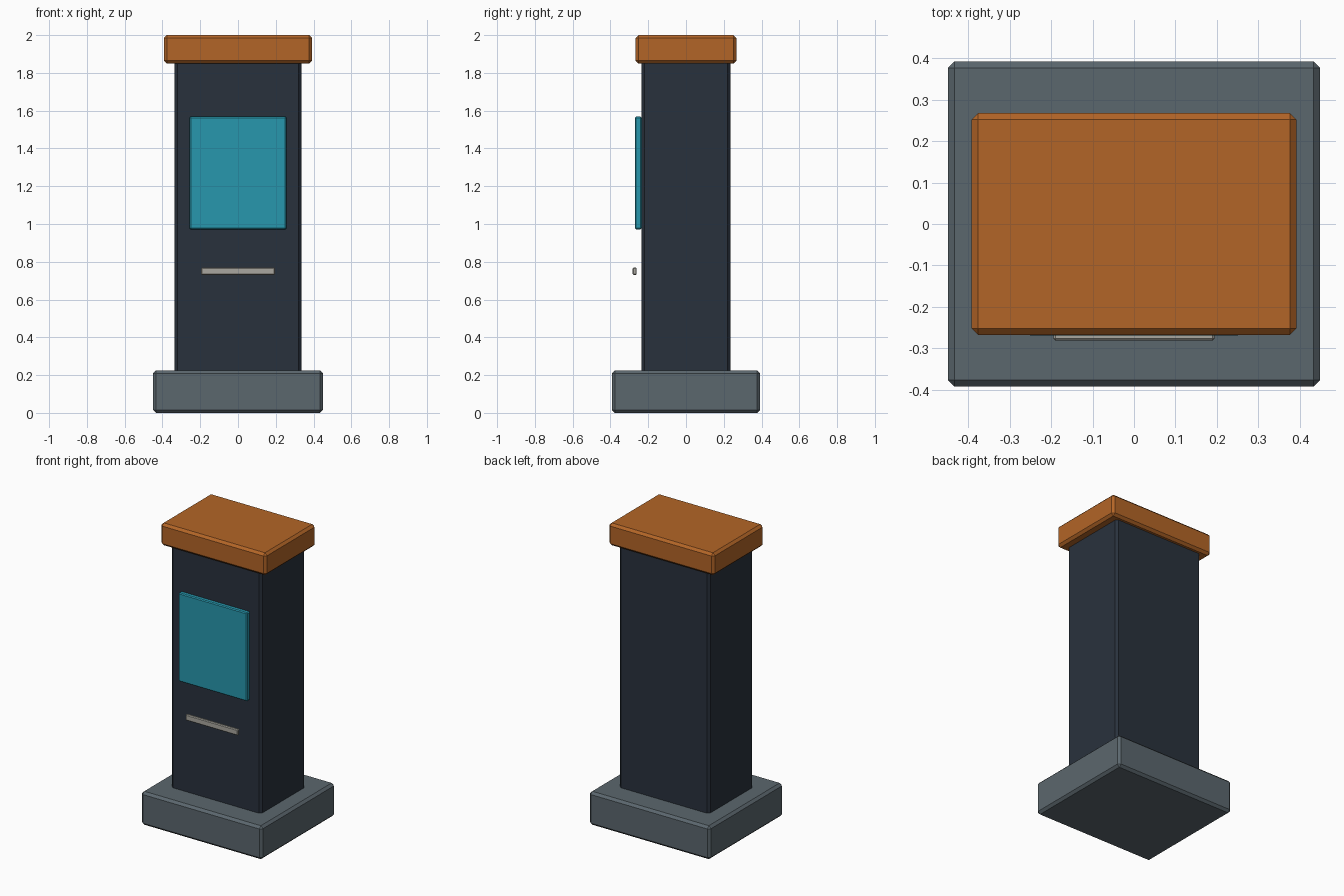
import bpy

if "Cube" in bpy.data.objects:
    bpy.data.objects.remove(bpy.data.objects["Cube"])

def material(name, rgb):
    m = bpy.data.materials.new(name)
    m.diffuse_color = (*rgb, 1)
    m.use_nodes = True
    m.node_tree.nodes["Principled BSDF"].inputs["Base Color"].default_value = m.diffuse_color
    return m

def box(name, lo, hi, chamfer, mat):
    """Chamfered box spanning two opposite corners."""
    bpy.ops.mesh.primitive_cube_add(size=1, location=[(a + b) / 2 for a, b in zip(lo, hi)])
    ob = bpy.context.object
    ob.name = name
    ob.scale = [b - a for a, b in zip(lo, hi)]
    bpy.ops.object.transform_apply(location=False, rotation=False, scale=True)
    bev = ob.modifiers.new("chamfer", 'BEVEL')
    bev.width = chamfer
    bev.segments = 1
    ob.data.materials.append(mat)
    return ob

slate = material("slate", (0.105, 0.135, 0.155))
navy = material("navy", (0.022, 0.031, 0.046))
orange = material("orange", (0.45, 0.13, 0.02))
teal = material("teal", (0.02, 0.31, 0.42))
pale = material("pale_grey", (0.40, 0.39, 0.35))

# Plinth, column and overhanging cap
box("base", (-0.45, -0.393, 0), (0.45, 0.393, 0.225), 0.016, slate)
box("column", (-0.336, -0.236, 0.209), (0.336, 0.236, 1.866), 0.016, navy)
box("cap", (-0.393, -0.268, 1.85), (0.393, 0.268, 2.0), 0.016, orange)

# Front panel and the bar just in front of the column
box("screen", (-0.256, -0.27, 0.972), (0.256, -0.236, 1.568), 0.006, teal)
box("slot_bar", (-0.195, -0.282, 0.73), (0.195, -0.261, 0.77), 0.005, pale)
